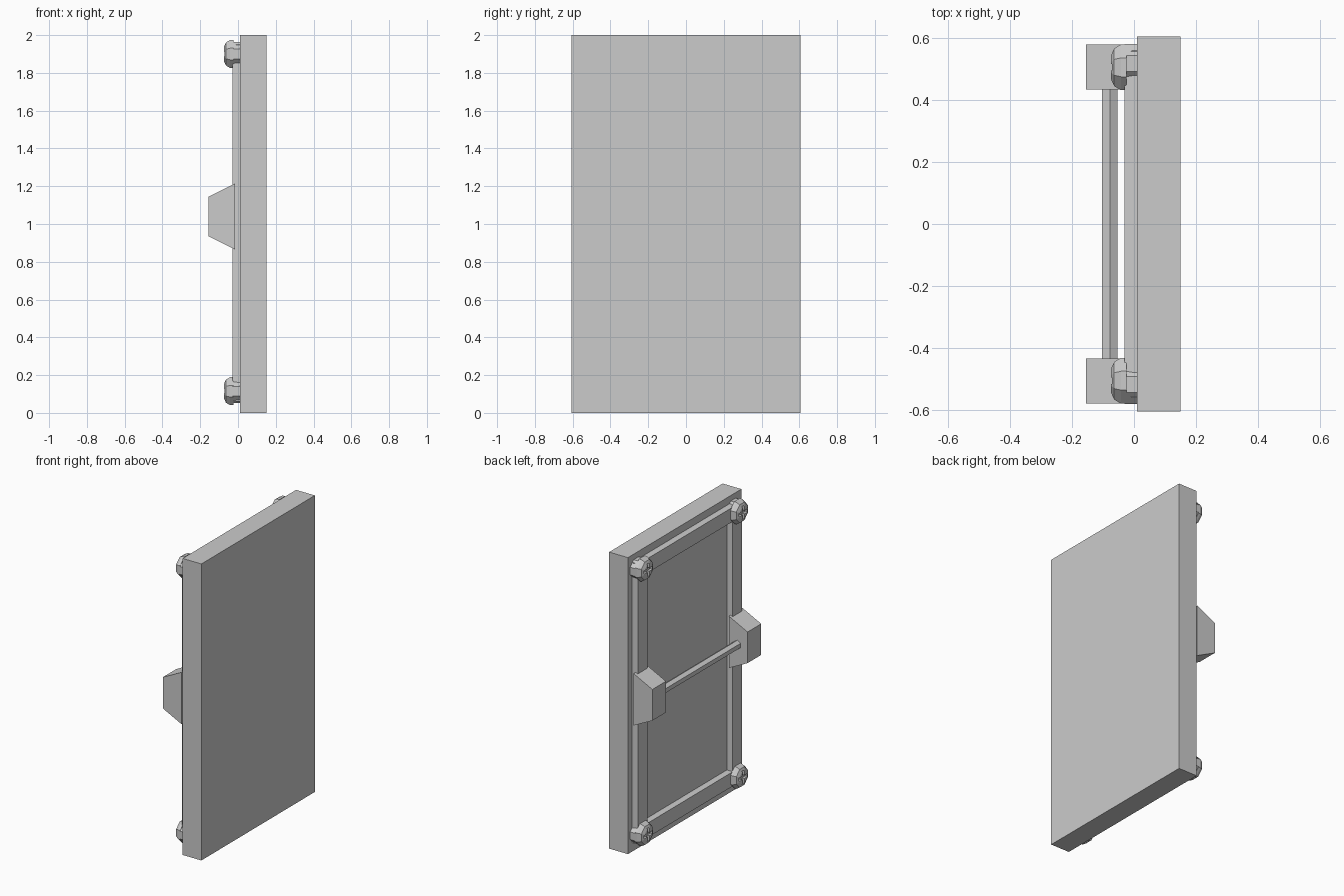
import bpy, bmesh, math
from mathutils import Matrix

if "Cube" in bpy.data.objects:
    bpy.data.objects.remove(bpy.data.objects["Cube"])

FACE = 0.01  # x of the panel's back face


def add(name, bm):
    bmesh.ops.recalc_face_normals(bm, faces=bm.faces)
    me = bpy.data.meshes.new(name)
    bm.to_mesh(me)
    bm.free()
    ob = bpy.data.objects.new(name, me)
    bpy.context.collection.objects.link(ob)
    return ob


def box(name, lo, hi):
    bm = bmesh.new()
    size = [b - a for a, b in zip(lo, hi)]
    mid = [(a + b) / 2 for a, b in zip(lo, hi)]
    bmesh.ops.create_cube(bm, size=1, matrix=Matrix.Translation(mid) @ Matrix.Diagonal((*size, 1)))
    return add(name, bm)


def loft(name, rings):
    """Skin a list of equal-sized point rings and cap both ends."""
    bm = bmesh.new()
    rows = [[bm.verts.new(p) for p in r] for r in rings]
    n = len(rows[0])
    for a, b in zip(rows, rows[1:]):
        for i in range(n):
            j = (i + 1) % n
            bm.faces.new((a[i], a[j], b[j], b[i]))
    bm.faces.new(rows[0])
    bm.faces.new(rows[-1])
    return add(name, bm)


def ring(x, y, r, n=8):
    return [(x, y + r * math.cos((i + .5) * math.tau / n),
             r * math.sin((i + .5) * math.tau / n)) for i in range(n)]


# Main slab
box("door_panel", (FACE, -0.605, 0), (0.15, 0.605, 2))


# Raised frame bars with a faint taper
def bar(name, y0, y1, z0, z1):
    def rect(x, d):
        return [(x, y0 + d, z0 + d), (x, y1 - d, z0 + d), (x, y1 - d, z1 - d), (x, y0 + d, z1 - d)]
    loft(name, [rect(FACE, 0), rect(-0.003, 0), rect(-0.03, 0.004)])


for s, side in ((1, "left"), (-1, "right")):
    ys = sorted((s * 0.45, s * 0.56))
    bar("frame_bar_" + side, *ys, 0.06, 1.95)
for zc, end in ((0.115, "bottom"), (1.9, "top")):
    bar("frame_bar_" + end, -0.5, 0.5, zc - 0.055, zc + 0.05)

# Tapered brackets holding the cross rod
profile = [(-0.015, 0.865), (-0.155, 0.935), (-0.155, 1.145), (-0.015, 1.215)]
for s, side in ((1, "left"), (-1, "right")):
    loft("bracket_" + side, [[(x, s * y, z) for x, z in profile] for y in (0.435, 0.58)])

# Six-sided cross rod
rod = [(-0.078 + 0.029 * math.sin(i * math.tau / 6), 1.04 + 0.029 * math.cos(i * math.tau / 6)) for i in range(6)]
loft("cross_rod", [[(x, y, z) for x, z in rod] for y in (-0.45, 0.45)])

# Corner bolts: body, domed head, cross recess
head = loft("bolt_head", [ring(-0.025, 0, 0.08), ring(-0.042, 0, 0.08),
                          ring(-0.064, 0, 0.066), ring(-0.074, 0, 0.042)])
for a, b in ((0.045, 0.011), (0.011, 0.045)):
    cutter = box("recess_cutter", (-0.1, -a, -b), (-0.056, a, b))
    cutter.hide_render = True
    mod = head.modifiers.new("recess", 'BOOLEAN')
    mod.operation, mod.solver, mod.object = 'DIFFERENCE', 'EXACT', cutter
    bpy.context.view_layer.objects.active = head
    bpy.ops.object.modifier_apply(modifier=mod.name)
    bpy.data.objects.remove(cutter)
body = loft("bolt_body", [ring(FACE, 0.012, 0.068), ring(-0.03, 0.012, 0.068)])

for part in (head, body):
    base = part.data
    for zc in (0.115, 1.9):
        for s in (1, -1):
            bm = bmesh.new()
            bm.from_mesh(base)
            bm.transform(Matrix.Translation((0, s * 0.506, zc)) @ Matrix.Diagonal((1, s, 1, 1)))
            add(part.name + "_corner", bm)
    bpy.data.objects.remove(part)
